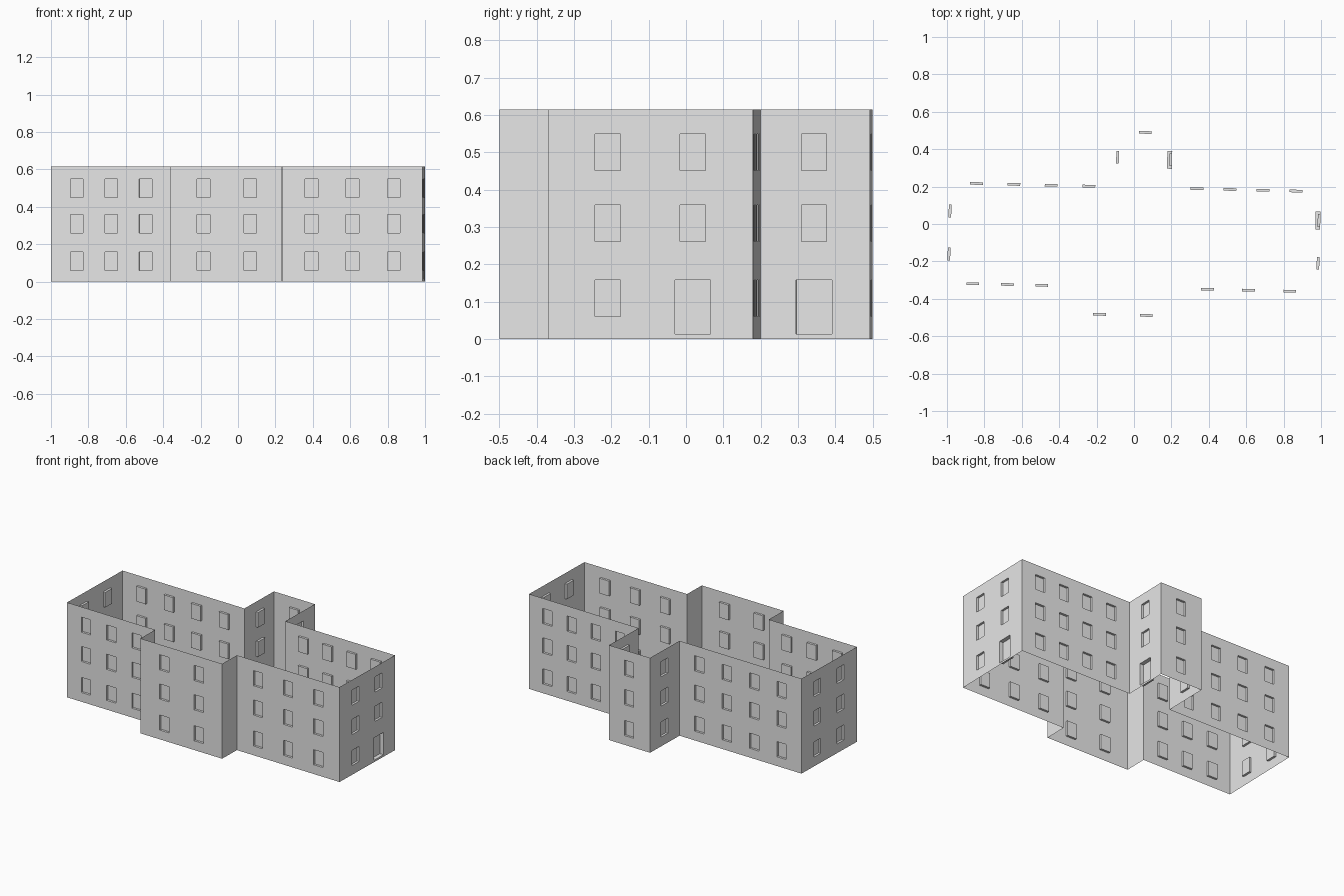
import bpy
import bmesh
from mathutils import Vector, Matrix

cube = bpy.data.objects.get("Cube")
if cube:
    bpy.data.objects.remove(cube, do_unlink=True)

HEIGHT = 0.615
WIN_W, WIN_H, WIN_DEPTH = 0.068, 0.098, 0.014
DOOR_W, DOOR_DEPTH = 0.096, 0.026
SILLS = (0.06, 0.261, 0.451)
DOOR_BOTTOM = 0.013

grey = bpy.data.materials.new("wall grey")
grey.use_nodes = True
colour = (0.8, 0.8, 0.8, 1)
grey.diffuse_color = colour
grey.node_tree.nodes["Principled BSDF"].inputs["Base Color"].default_value = colour


def openings_for(columns, door):
    """Rectangles (u0, u1, z0, z1, depth) for a wall; the door replaces a ground window."""
    rects = []
    for i, u in enumerate(columns):
        for sill in SILLS:
            top = sill + WIN_H
            if i == door and sill == SILLS[0]:
                rects.append((u - DOOR_W / 2, u + DOOR_W / 2, DOOR_BOTTOM, top, DOOR_DEPTH))
            else:
                rects.append((u - WIN_W / 2, u + WIN_W / 2, sill, top, WIN_DEPTH))
    return rects


def wall(name, start, end, centres=(), door=None):
    """Thin wall sheet with recessed openings; centres are x or y along the wall."""
    a, b = Vector((*start, 0)), Vector((*end, 0))
    along = (b - a).normalized()
    length = (b - a).length
    inward = Vector((-along.y, along.x, 0))
    axis = 0 if abs(along.x) > abs(along.y) else 1
    columns = [(c - a[axis]) / along[axis] for c in centres]
    rects = openings_for(columns, door)

    bm = bmesh.new()

    def quad(*points):
        bm.faces.new([bm.verts.new(a + along * u + Vector((0, 0, z)) + inward * d)
                      for u, z, d in points])

    # Flat wall around the openings
    us = sorted({0, length} | {u for r in rects for u in r[:2]})
    zs = sorted({0, HEIGHT} | {z for r in rects for z in r[2:4]})
    for u0, u1 in zip(us, us[1:]):
        for z0, z1 in zip(zs, zs[1:]):
            um, zm = (u0 + u1) / 2, (z0 + z1) / 2
            if not any(r[0] < um < r[1] and r[2] < zm < r[3] for r in rects):
                quad((u0, z0, 0), (u1, z0, 0), (u1, z1, 0), (u0, z1, 0))

    # Recessed panes with their reveals
    for u0, u1, z0, z1, d in rects:
        ring = [(u0, z0), (u1, z0), (u1, z1), (u0, z1)]
        quad(*[(u, z, d) for u, z in ring])
        for p, q in zip(ring, ring[1:] + ring[:1]):
            quad((*p, 0), (*q, 0), (*q, d), (*p, d))

    bmesh.ops.remove_doubles(bm, verts=bm.verts, dist=0.0001)
    mesh = bpy.data.meshes.new(name)
    bm.to_mesh(mesh)
    bm.free()
    mesh.materials.append(grey)
    bpy.context.collection.objects.link(bpy.data.objects.new(name, mesh))


# Footprint, counter-clockwise from the front right-hand corner
front_a, front_b = (-1.0, -0.323), (-0.357, -0.338)
bay_a, bay_b = (-0.36, -0.486), (0.236, -0.5)
front_c, front_d = (0.239, -0.352), (0.987, -0.37)
back_a, back_b = (1.0, 0.18), (0.2, 0.199)
wing_a, wing_b = (0.207, 0.493), (-0.092, 0.5)
back_c, back_d = (-0.098, 0.206), (-0.987, 0.227)

wall("front_right_wall", front_a, front_b, (-0.862, -0.677, -0.494))
wall("bay_right_wall", front_b, bay_a)
wall("bay_front_wall", bay_a, bay_b, (-0.185, 0.066))
wall("bay_left_wall", bay_b, front_c)
wall("front_left_wall", front_c, front_d, (0.393, 0.612, 0.833))
wall("left_end_wall", front_d, back_a, (-0.21, 0.018), door=1)
wall("back_left_wall", back_a, back_b, (0.866, 0.69, 0.513, 0.337))
wall("wing_left_wall", back_b, wing_a, (0.343,), door=0)
wall("wing_back_wall", wing_a, wing_b, (0.061,))
wall("wing_right_wall", wing_b, back_c, (0.357,))
wall("back_right_wall", back_c, back_d, (-0.241, -0.443, -0.642, -0.842))
wall("right_end_wall", back_d, front_a, (0.07, -0.16))
